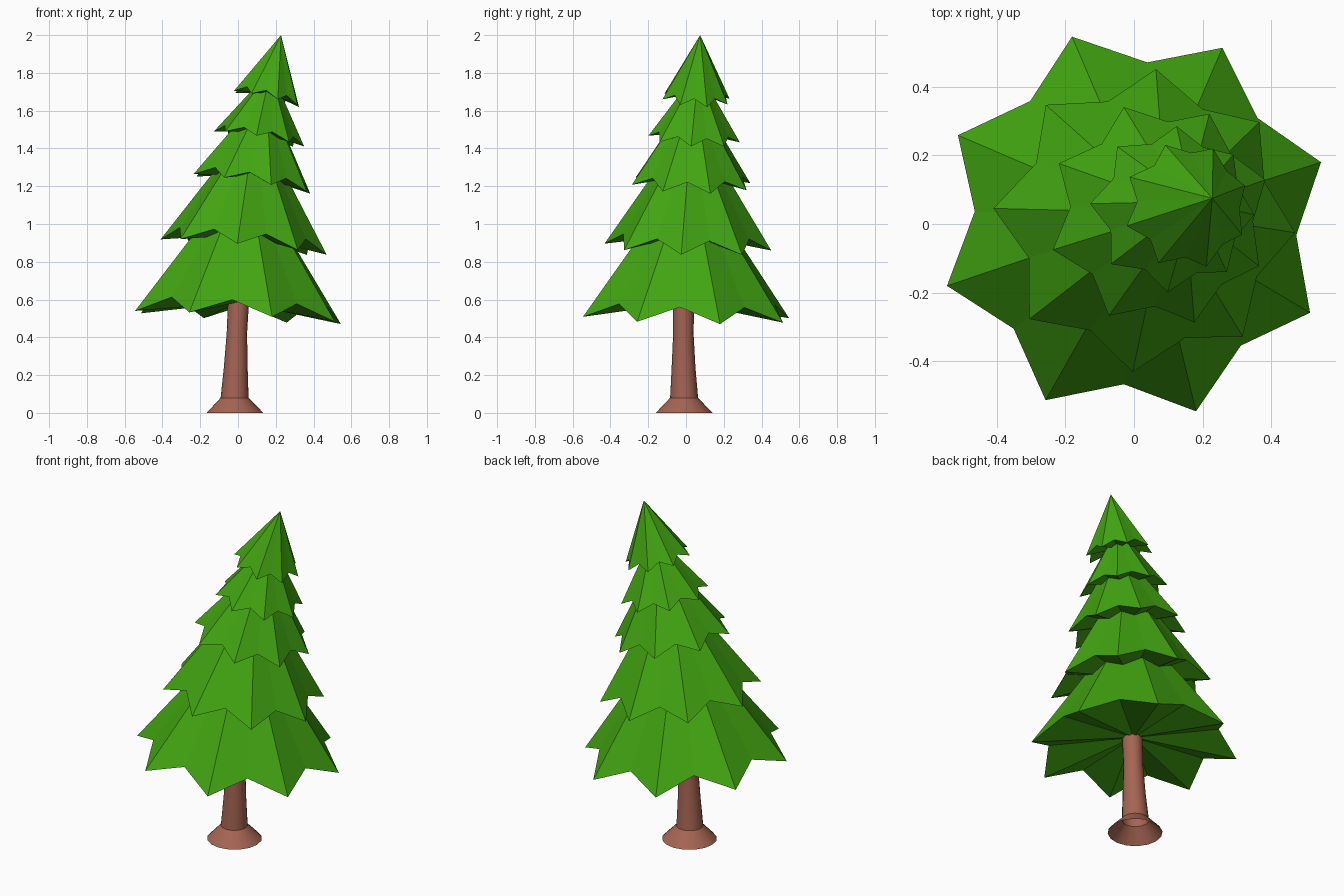
import bpy, bmesh, math
from mathutils import Vector

if "Cube" in bpy.data.objects:
    bpy.data.objects.remove(bpy.data.objects["Cube"])


def material(name, color):
    m = bpy.data.materials.new(name)
    m.diffuse_color = (*color, 1)
    m.use_nodes = True
    m.node_tree.nodes["Principled BSDF"].inputs["Base Color"].default_value = m.diffuse_color
    return m


green = material("leaf green", (0.054, 0.376, 0.0056))
brown = material("bark brown", (0.376, 0.129, 0.086))


def add_object(name, bm, mat):
    mesh = bpy.data.meshes.new(name)
    bm.to_mesh(mesh)
    bm.free()
    mesh.materials.append(mat)
    ob = bpy.data.objects.new(name, mesh)
    bpy.context.collection.objects.link(ob)
    return ob


# Foliage tier: tilted eight-pointed cone with raised notches and closed underside
def tier(name, base, apex, radius, phase):
    base, apex = Vector(base), Vector(apex)
    axis = apex - base
    h = axis.length
    turn = Vector((0, 0, 1)).rotation_difference(axis)
    bm = bmesh.new()
    rim = []
    for i in range(16):
        a = math.radians(phase + i * 22.5)
        r, z = (radius, 0) if i % 2 == 0 else (radius * 0.818, h * 0.1)
        rim.append(bm.verts.new(base + turn @ Vector((r * math.cos(a), r * math.sin(a), z))))
    top = bm.verts.new(apex)
    under = bm.verts.new(base + turn @ Vector((0, 0, h * 0.1)))
    for i in range(16):
        a, b = rim[i], rim[(i + 1) % 16]
        bm.faces.new((a, b, top))
        bm.faces.new((b, a, under))
    add_object(name, bm, green)


tier("foliage_tier_1", (0, 0, 0.505), (0.045, 0.02, 1.31), 0.575, 18.3)
tier("foliage_tier_2", (0.03, 0.01, 0.878), (0.095, 0.033, 1.56), 0.443, -4.5)
tier("foliage_tier_3", (0.073, 0.027, 1.212), (0.15, 0.045, 1.71), 0.33, 18.2)
tier("foliage_tier_4", (0.111, 0.043, 1.45), (0.173, 0.066, 1.815), 0.243, -3.5)
tier("foliage_tier_5", (0.151, 0.053, 1.662), (0.228, 0.075, 2.0), 0.187, 18.7)

# Trunk: slightly bent tapering tube with a flared foot, open underneath
SIDES = 16
bm = bmesh.new()
rings = []
for x, y, z, r in [(-0.016, -0.01, 0, 0.15), (-0.018, -0.01, 0.08, 0.074),
                   (-0.012, -0.013, 0.24, 0.063), (-0.006, -0.014, 0.42, 0.054),
                   (0.004, -0.012, 0.62, 0.056)]:
    rings.append([bm.verts.new((x + r * math.cos(2 * math.pi * i / SIDES),
                                y + r * math.sin(2 * math.pi * i / SIDES), z))
                  for i in range(SIDES)])
for lo, hi in zip(rings, rings[1:]):
    for i in range(SIDES):
        j = (i + 1) % SIDES
        bm.faces.new((lo[i], lo[j], hi[j], hi[i]))
trunk = add_object("trunk", bm, brown)
bpy.context.view_layer.objects.active = trunk
trunk.select_set(True)
bpy.ops.object.shade_smooth_by_angle(angle=math.radians(30))
